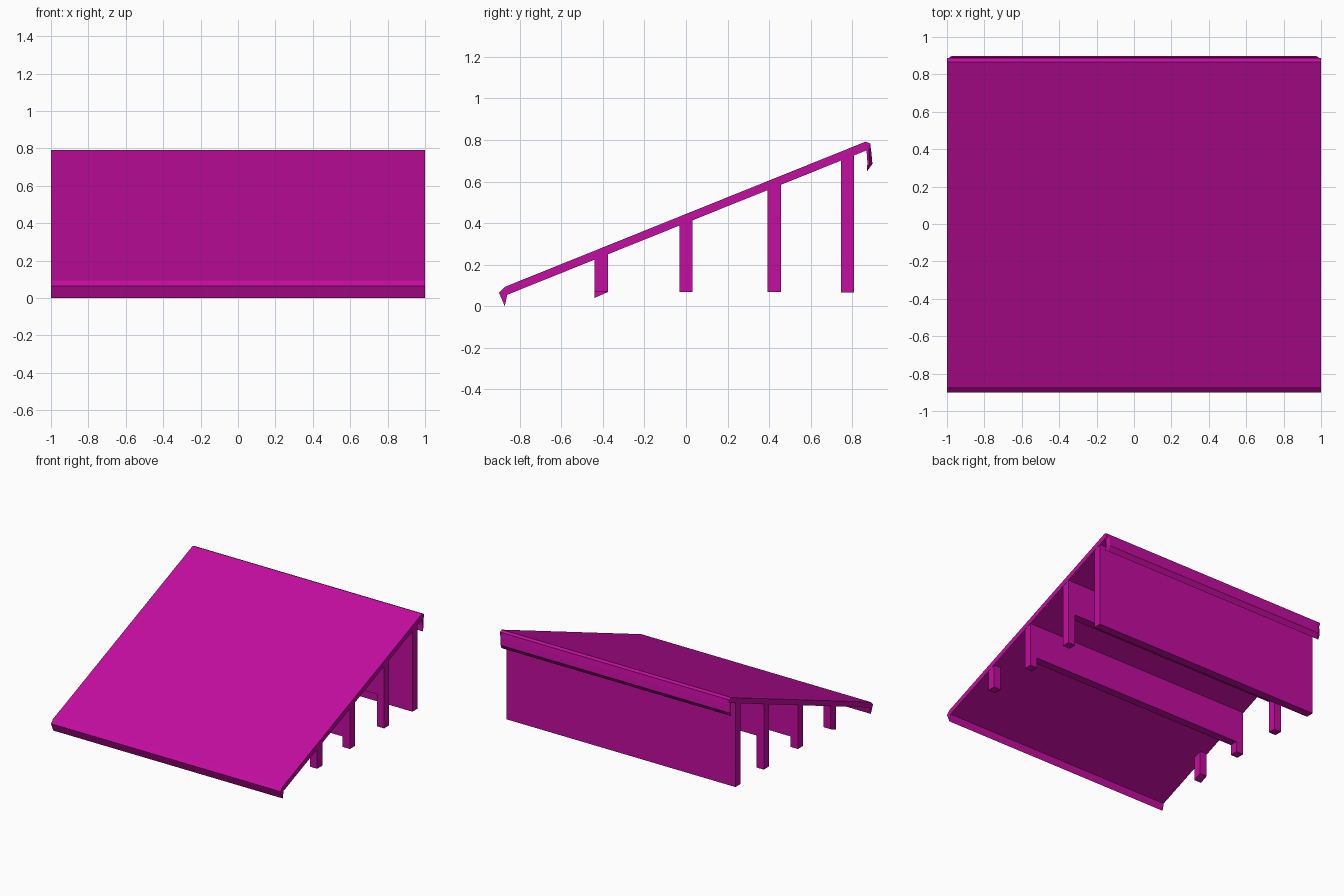
import bpy
import bmesh

cube = bpy.data.objects.get("Cube")
if cube:
    bpy.data.objects.remove(cube, do_unlink=True)

magenta = bpy.data.materials.new("magenta")
magenta.use_nodes = True
colour = (0.55, 0.004, 0.35, 1)
magenta.diffuse_color = colour
magenta.node_tree.nodes["Principled BSDF"].inputs["Base Color"].default_value = colour


def loft(name, sections):
    """Skin matching (x, profile) sections, each profile a list of (y, z)."""
    bm = bmesh.new()
    rings = [[bm.verts.new((x, y, z)) for y, z in prof] for x, prof in sections]
    n = len(rings[0])
    for a, b in zip(rings, rings[1:]):
        for i in range(n):
            j = (i + 1) % n
            bm.faces.new((a[i], a[j], b[j], b[i]))
    bm.faces.new(rings[0])
    bm.faces.new(rings[-1])
    bmesh.ops.recalc_face_normals(bm, faces=bm.faces)
    mesh = bpy.data.meshes.new(name)
    bm.to_mesh(mesh)
    bm.free()
    mesh.materials.append(magenta)
    obj = bpy.data.objects.new(name, mesh)
    bpy.context.collection.objects.link(obj)
    return obj


def underside(y):
    """Height of the underside of the sloping panel."""
    return 0.055 + (y + 0.86) * 0.402


def upright(name, x0, x1, y, bottom_front, bottom_back):
    """Box that rises to the sloping panel."""
    f, b = y - 0.032, y + 0.032
    prof = [(f, bottom_front), (b, bottom_back),
            (b, underside(b) + 0.01), (f, underside(f) + 0.01)]
    return loft(name, [(x0, prof), (x1, prof)])


# Sloping panel with its turned-down front lip
panel = [(-0.872, 0.0), (-0.9, 0.065), (-0.872, 0.093), (0.865, 0.792),
         (0.887, 0.782), (0.885, 0.755), (0.865, underside(0.865)),
         (-0.86, underside(-0.86))]
loft("sloping_panel", [(-1, panel), (1, panel)])

# Hanging back lip with drawn-in ends
lip = [(0.868, 0.757), (0.886, 0.78), (0.892, 0.74), (0.897, 0.685),
       (0.872, 0.65), (0.878, 0.69)]
lip_end = [(0.868 + (y - 0.868) * 0.5, z) for y, z in lip]
loft("back_lip", [(-1, lip_end), (-0.975, lip), (0.975, lip), (1, lip_end)])

# Full-height back wall
upright("back_wall", -0.998, 0.998, 0.777, 0.065, 0.065)

# Rows of posts, with a cross wall where the row has one
rows = [("rear", 0.425, 0.32), ("middle", 0.0, 0.15), ("front", -0.408, None)]
for row, y, wall_bottom in rows:
    for side, s in (("left", 1), ("right", -1)):
        slanted = row == "front" and s < 0
        upright(f"{row}_{side}_post", s * 0.935, s * 0.998, y,
                0.04 if slanted else 0.068, 0.068)
    if wall_bottom:
        upright(f"{row}_cross_wall", -0.935, 0.935, y, wall_bottom, wall_bottom)
